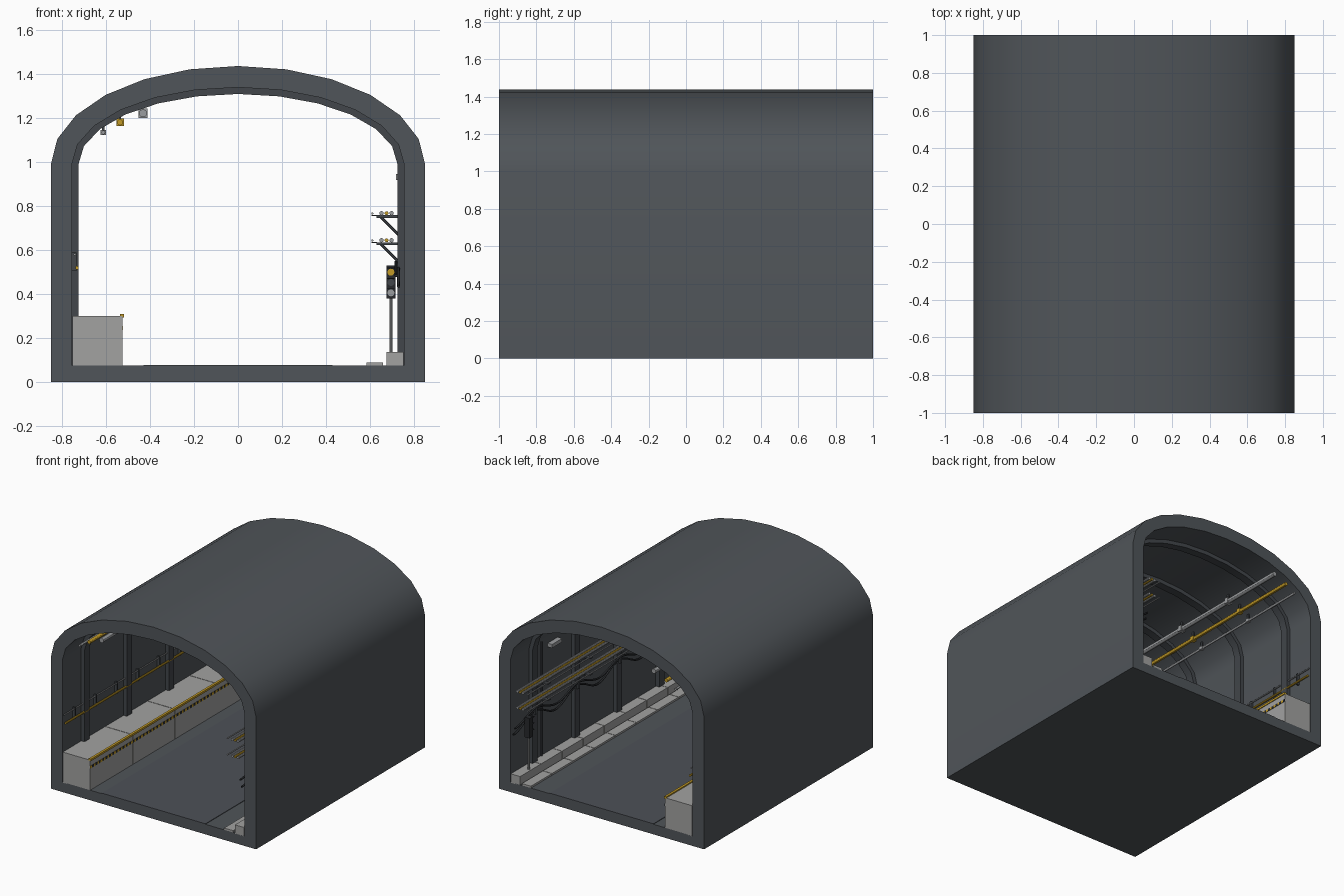
import bpy, bmesh, math
from mathutils import Vector

cube = bpy.data.objects.get("Cube")
if cube:
    bpy.data.objects.remove(cube, do_unlink=True)


def material(name, r, g, b):
    m = bpy.data.materials.new(name)
    m.use_nodes = True
    m.diffuse_color = (r, g, b, 1)
    for n in m.node_tree.nodes:
        if n.type == 'BSDF_PRINCIPLED':
            n.inputs["Base Color"].default_value = (r, g, b, 1)
    return m


SLATE = material("slate lining", 0.08, 0.09, 0.1)
RIB = material("dark rib steel", 0.055, 0.062, 0.07)
CONCRETE = material("pale concrete", 0.36, 0.36, 0.355)
STEEL = material("galvanised steel", 0.33, 0.34, 0.35)
YELLOW = material("safety yellow", 0.55, 0.33, 0.02)
BLACK = material("black rubber", 0.02, 0.022, 0.025)
ROAD = material("floor grey", 0.075, 0.083, 0.095)


def finish(name, bm, mat, smooth=True):
    bmesh.ops.recalc_face_normals(bm, faces=bm.faces)
    mesh = bpy.data.meshes.new(name)
    bm.to_mesh(mesh)
    bm.free()
    mesh.materials.append(mat)
    if smooth:
        mesh.shade_smooth()
        mesh.set_sharp_from_angle(angle=math.radians(30))
    ob = bpy.data.objects.new(name, mesh)
    bpy.context.collection.objects.link(ob)
    return ob


def add_box(bm, xs, ys, zs):
    verts = bmesh.ops.create_cube(bm, size=1)["verts"]
    for v in verts:
        v.co = [(a + b) / 2 + c * (b - a) for (a, b), c in zip((xs, ys, zs), v.co)]


def boxes(name, mat, specs):
    bm = bmesh.new()
    for s in specs:
        add_box(bm, *s)
    return finish(name, bm, mat, False)


def rods(name, mat, specs, sides=10):
    """Each spec is start, end, radius."""
    bm = bmesh.new()
    for a, b, r in specs:
        a, b = Vector(a), Vector(b)
        d = b - a
        made = bmesh.ops.create_cone(bm, cap_ends=True, segments=sides, radius1=r,
                                     radius2=r, depth=d.length)["verts"]
        q = d.to_track_quat('Z', 'Y')
        for v in made:
            v.co = q @ v.co + (a + b) / 2
    return finish(name, bm, mat)


def along(x, z, r):
    return ((x, -1, z), (x, 1, z), r)


SPRING = 0.99


def arch(half, rise, foot):
    pts = [(half, foot)]
    for i in range(13):
        t = math.pi * i / 12
        pts.append((half * math.cos(t), SPRING + rise * math.sin(t)))
    return pts + [(-half, foot)]


def add_ring(bm, outer, inner, y0, y1, closed):
    rows = [[bm.verts.new((x, y, z)) for x, z in p]
            for p, y in ((outer, y0), (inner, y0), (inner, y1), (outer, y1))]
    n = len(outer)
    for i in range(n if closed else n - 1):
        j = (i + 1) % n
        for k in range(4):
            a, b = rows[k], rows[(k + 1) % 4]
            bm.faces.new((a[i], a[j], b[j], b[i]))
    if not closed:
        for i in (0, n - 1):
            bm.faces.new([r[i] for r in rows])


# Tunnel lining with floor slab
bm = bmesh.new()
add_ring(bm, arch(0.85, 0.447, 0), arch(0.755, 0.35, 0.075), -1, 1, True)
finish("tunnel_lining", bm, SLATE)

# Arched ribs
RIBS = (-0.75, -0.25, 0.25, 0.75)
bm = bmesh.new()
for y in RIBS:
    add_ring(bm, arch(0.76, 0.355, 0.07), arch(0.725, 0.32, 0.07), y - 0.03, y + 0.03, False)
finish("arched_ribs", bm, RIB)

# Floor plate
boxes("floor_plate", ROAD, [((-0.43, 0.43), (-1, 1), (0.07, 0.079))])


def slabs(count, xs, zs, gap=0.004):
    step = 2 / count
    return [(xs, (-1 + i * step + (gap if i else 0),
                  -1 + (i + 1) * step), zs) for i in range(count)]


# Raised walkway, kerb and drain cover
boxes("walkway", CONCRETE, slabs(4, (-0.752, -0.525), (0.07, 0.3)))
boxes("kerb", CONCRETE, slabs(8, (0.675, 0.752), (0.07, 0.137)))
boxes("drain_cover", CONCRETE, slabs(8, (0.585, 0.66), (0.07, 0.089)))

# Walkway edge nosing and warning dashes
boxes("walkway_nosing", YELLOW, [((-0.537, -0.519), (-1, 1), (0.294, 0.309))])
for name, mat, shift in (("yellow_dashes", YELLOW, 0), ("black_dashes", BLACK, 0.02)):
    boxes(name, mat, [((-0.526, -0.522), (-1 + i * 0.04 + shift, -0.98 + i * 0.04 + shift),
                       (0.238, 0.256)) for i in range(50)])

# Handrail, wall cable and their brackets
rods("handrail", YELLOW, [along(-0.732, 0.52, 0.008)])
rods("wall_cable", STEEL, [along(-0.742, 0.58, 0.005)])
boxes("handrail_brackets", RIB, [((-0.756, -0.735), (y - 0.006, y + 0.006), (0.505, 0.59))
                                 for y in [i * 0.25 - 0.875 for i in range(8)]])

# Ceiling pipes with clamps
PIPES = (("large_pipe", STEEL, -0.432, 1.222, 0.018),
         ("yellow_pipe", YELLOW, -0.536, 1.181, 0.014),
         ("small_pipe", STEEL, -0.612, 1.135, 0.009))
for name, mat, x, z, r in PIPES:
    rods(name, mat, [along(x, z, r)], 12)
    c = r + 0.003
    boxes(name + "_clamps", mat, [((x - c, x + c), (y - 0.015, y + 0.015), (z - c, z + c))
                                  for y in (-0.5, 0, 0.5)])
    boxes(name + "_hangers", RIB, [((x - 0.005, x + 0.005), (y - 0.008, y + 0.008),
                                    (z + r, z + r + 0.04)) for y in (-0.5, 0, 0.5)])

# Cable racks: arms, braces and cables
for level, z in (("lower", 0.632), ("upper", 0.755)):
    boxes(level + "_rack_arms", RIB,
          [((0.63, 0.735), (y - 0.015, y + 0.015), (z - 0.008, z + 0.004)) for y in RIBS]
          + [((0.606, 0.632), (y - 0.015, y + 0.015), (z, z + 0.005)) for y in RIBS])
    rods(level + "_rack_braces", RIB,
         [((0.65, y, z - 0.005), (0.73, y, z - 0.085), 0.006) for y in RIBS], 6)
    rods(level + "_grey_cables", STEEL,
         [along(x, z + 0.013, 0.01) for x in (0.652, 0.698)] + [along(0.611, z + 0.012, 0.005)])
    rods(level + "_yellow_cable", YELLOW, [along(0.675, z + 0.013, 0.009)])


# Sagging cables hung from rib to rib
def hanging_cable(name, x, top, sag, r):
    curve = bpy.data.curves.new(name, 'CURVE')
    curve.dimensions = '3D'
    curve.bevel_depth = r
    curve.bevel_resolution = 1
    curve.use_fill_caps = True
    spline = curve.splines.new('POLY')
    spline.points.add(80)
    for i, p in enumerate(spline.points):
        y = -1 + i / 40
        p.co = (x, y, top - sag * math.cos(math.pi * (y + 0.0) / 0.5) ** 2, 1)
    curve.materials.append(BLACK)
    bpy.context.collection.objects.link(bpy.data.objects.new(name, curve))


hanging_cable("hanging_cable_upper", 0.718, 0.545, 0.06, 0.007)
hanging_cable("hanging_cable_lower", 0.73, 0.52, 0.085, 0.007)
boxes("cable_hooks", RIB, [((0.712, 0.74), (y - 0.012, y + 0.012), (0.5, 0.55)) for y in RIBS])

# Wall lamps
boxes("wall_lamps", STEEL, [((0.718, 0.757), (y - 0.06, y + 0.06), (0.92, 0.947))
                            for y in (-0.5, 0, 0.5)])

# Signal: post, housing, hoods and lenses
SY = 0.87
rods("signal_post", STEEL, [((0.695, SY, 0.13), (0.695, SY, 0.4), 0.008)])
boxes("signal_housing", BLACK, [((0.674, 0.716), (SY - 0.02, SY + 0.02), (0.38, 0.53))])
for name, mat, z in (("yellow_lens", YELLOW, 0.5), ("middle_lens", RIB, 0.453),
                     ("clear_lens", STEEL, 0.406)):
    rods(name, mat, [((0.695, SY - 0.02, z), (0.695, SY - 0.026, z), 0.016)], 12)
    boxes(name + "_hood", BLACK, [((0.678, 0.712), (SY - 0.045, SY - 0.02), (z + 0.017, z + 0.021))])

# Conduit on the wall beside the signal
rods("wall_conduit", RIB, [((0.748, 0.64, 0.137), (0.748, 0.64, 0.99), 0.007)])
